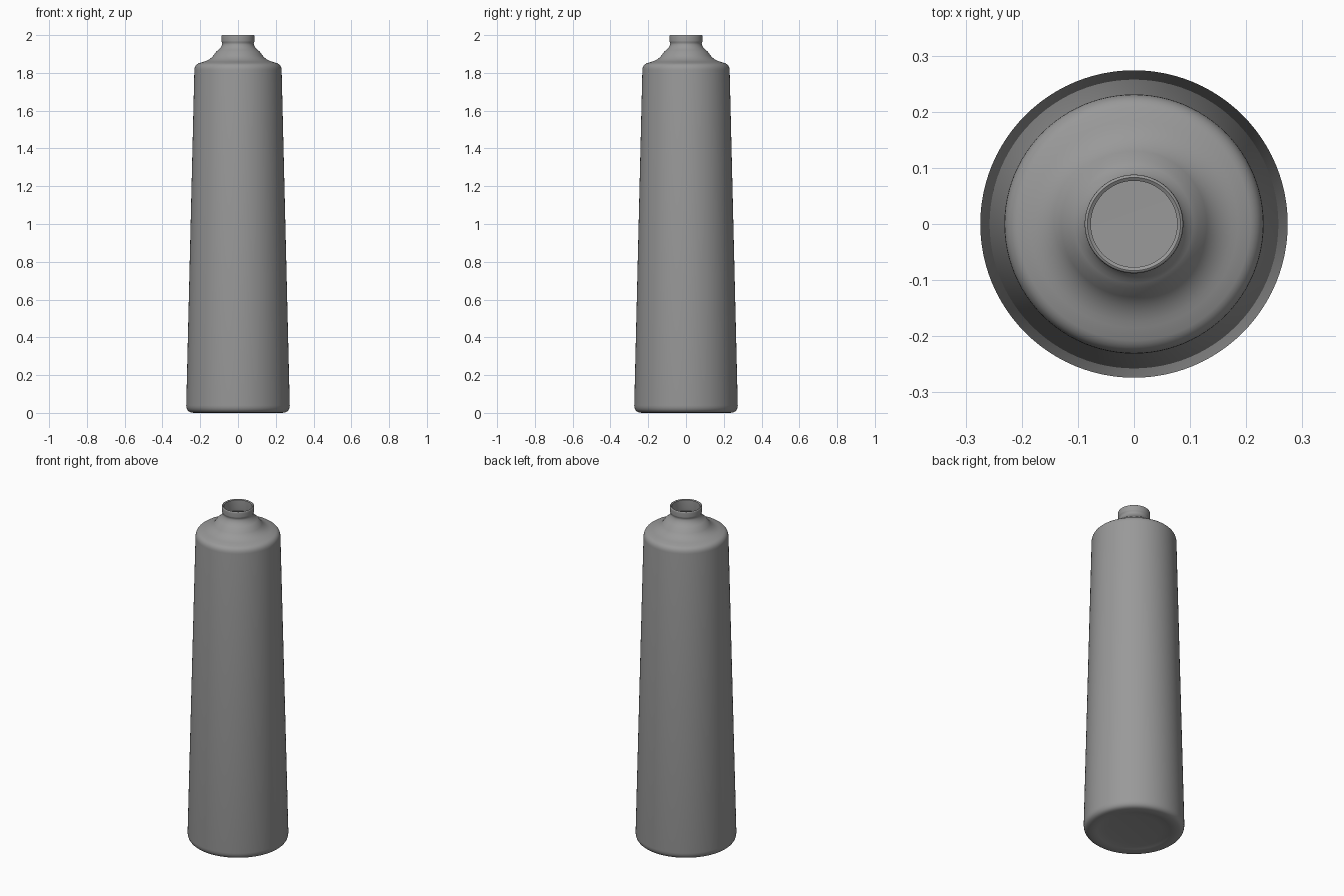
import bpy, bmesh, math
from mathutils import Vector

cube = bpy.data.objects.get("Cube")
if cube:
    bpy.data.objects.remove(cube, do_unlink=True)

SEGMENTS = 96
WALL = 0.011


def make_material(name, colour):
    mat = bpy.data.materials.new(name)
    mat.use_nodes = True
    mat.diffuse_color = colour
    mat.node_tree.nodes["Principled BSDF"].inputs["Base Color"].default_value = colour
    return mat


def rounded(start, corner, end, steps=6):
    """Quadratic curve that rounds a profile corner."""
    a, b, c = Vector(start), Vector(corner), Vector(end)
    ts = [i / steps for i in range(steps + 1)]
    return [a * (1 - t) ** 2 + b * 2 * t * (1 - t) + c * t * t for t in ts]


# Outer profile as (radius, height): base, tapered wall, shoulder, neck
outer = [Vector((0, 0.012)), Vector((0.15, 0.01))]
outer += rounded((0.19, 0.006), (0.21, 0), (0.23, 0), 4)
outer += rounded((0.24, 0.001), (0.273, 0.003), (0.274, 0.04))
outer += rounded((0.231, 1.815), (0.23, 1.842), (0.208, 1.851))
outer += rounded((0.185, 1.858), (0.15, 1.867), (0.13, 1.892))
outer += rounded((0.115, 1.913), (0.084, 1.935), (0.083, 1.957))
outer += rounded((0.087, 1.964), (0.088, 1.966), (0.088, 1.972), 3)
outer += rounded((0.088, 1.99), (0.088, 2), (0.083, 2), 4)

# Inner profile: the neck bore, then the wall offset inwards to a flat floor
inner = [Vector((0.077, z)) for z in (1.996, 1.95)]
inner += rounded((0.08, 1.93), (0.105, 1.91), (0.122, 1.883))
inner += rounded((0.142, 1.858), (0.218, 1.85), (0.231 - WALL, 1.81))
inner += rounded((0.274 - WALL, 0.05), (0.262, 0.022), (0.23, 0.022))
inner += [Vector((0, 0.022))]

# Revolve the profile around the vertical axis
bm = bmesh.new()
verts = [bm.verts.new((p.x, 0, p.y)) for p in outer + inner]
edges = [bm.edges.new(pair) for pair in zip(verts, verts[1:])]
bmesh.ops.spin(bm, geom=verts + edges, cent=(0, 0, 0), axis=(0, 0, 1),
               angle=math.tau, steps=SEGMENTS, use_duplicate=False)
bmesh.ops.remove_doubles(bm, verts=bm.verts, dist=0.0001)
bmesh.ops.recalc_face_normals(bm, faces=bm.faces)

mesh = bpy.data.meshes.new("bottle")
bm.to_mesh(mesh)
bm.free()
bottle = bpy.data.objects.new("bottle", mesh)
bpy.context.collection.objects.link(bottle)
mesh.materials.append(make_material("plain grey", (0.32, 0.32, 0.32, 1)))

# Smooth shading
bpy.context.view_layer.objects.active = bottle
bottle.select_set(True)
bpy.ops.object.shade_smooth_by_angle(angle=math.radians(40))
